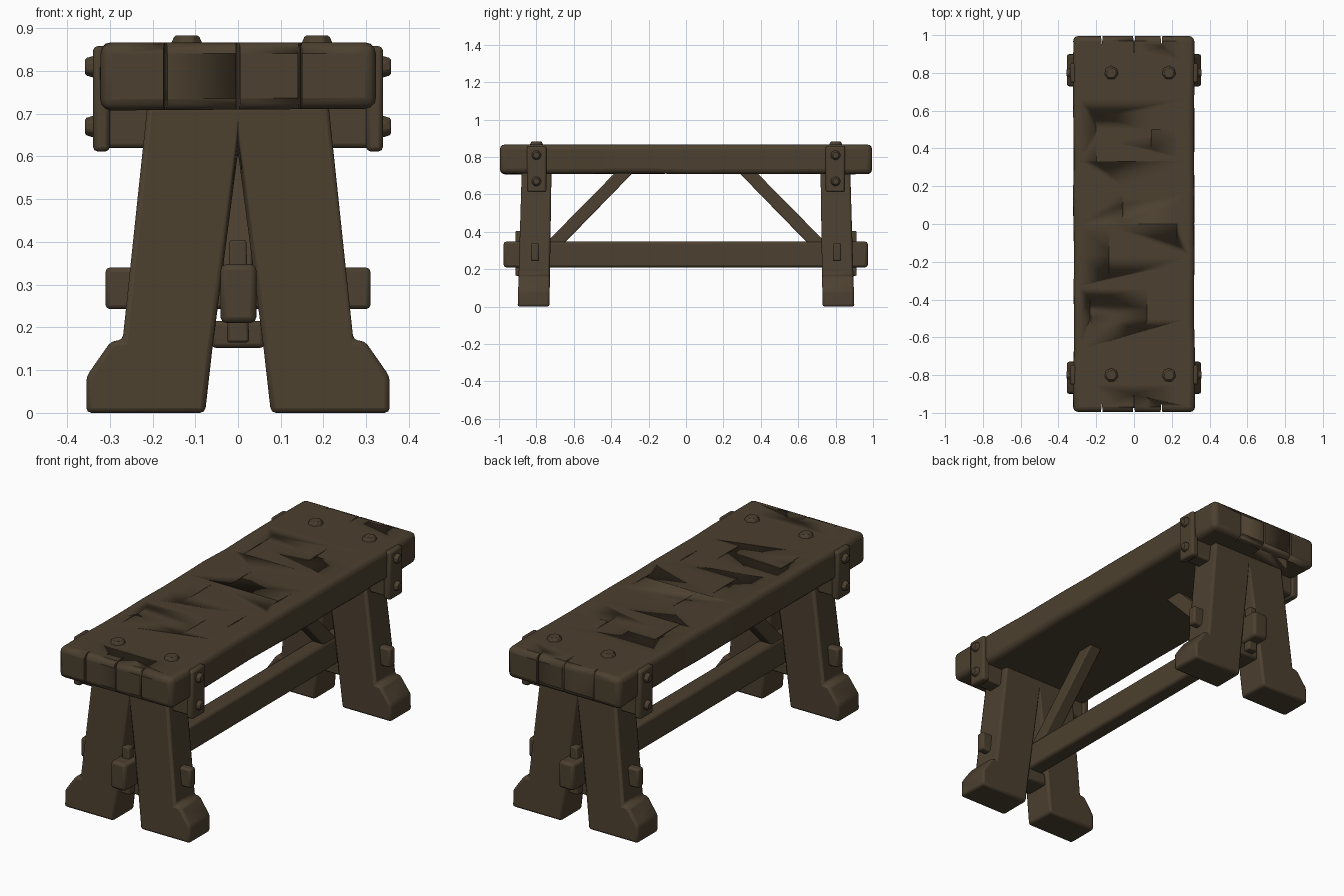
import bpy, bmesh, math, random
from mathutils import Vector, Matrix

if "Cube" in bpy.data.objects:
    bpy.data.objects.remove(bpy.data.objects["Cube"])

random.seed(4)
wood = bpy.data.materials.new("dark brown wood")
wood.diffuse_color = (0.072, 0.051, 0.029, 1)
wood.use_nodes = True
wood.node_tree.nodes["Principled BSDF"].inputs["Base Color"].default_value = wood.diffuse_color


def finish(name, bm, bevel=0.01, segments=2):
    """Turn a bmesh into a softly bevelled wooden part."""
    bmesh.ops.recalc_face_normals(bm, faces=bm.faces)
    me = bpy.data.meshes.new(name)
    bm.to_mesh(me)
    bm.free()
    me.materials.append(wood)
    ob = bpy.data.objects.new(name, me)
    bpy.context.collection.objects.link(ob)
    if bevel:
        mod = ob.modifiers.new("worn edges", 'BEVEL')
        mod.width, mod.segments = bevel, segments
        mod.limit_method, mod.angle_limit = 'ANGLE', math.radians(25)
    bpy.ops.object.select_all(action='DESELECT')
    bpy.context.view_layer.objects.active = ob
    ob.select_set(True)
    bpy.ops.object.shade_smooth_by_angle(angle=math.radians(40))
    return ob


def box_mesh(x, y, z):
    bm = bmesh.new()
    bmesh.ops.create_cube(bm, size=1)
    for v in bm.verts:
        v.co = Vector(r[0] if c < 0 else r[1] for c, r in zip(v.co, (x, y, z)))
    return bm


def box(name, x, y, z, bevel=0.01):
    return finish(name, box_mesh(x, y, z), bevel)


def stud(name, pos, radius, depth, axis):
    """Faceted, slightly domed bolt head pointing along the axis."""
    bm = bmesh.new()
    rot = Vector((0, 0, 1)).rotation_difference(Vector(axis)).to_matrix().to_4x4()
    bmesh.ops.create_cone(bm, cap_ends=True, segments=7, radius1=radius,
                          radius2=radius * 0.7, depth=depth,
                          matrix=Matrix.Translation(pos) @ rot)
    return finish(name, bm, 0.004, 1)


# Seat slab with slightly uneven hewn sides
bm = box_mesh((-0.32, 0.32), (-0.995, 0.995), (0.71, 0.867))
for i in range(1, 12):
    bmesh.ops.bisect_plane(bm, geom=bm.verts[:] + bm.edges[:] + bm.faces[:],
                           plane_co=(0, -1 + i / 6, 0), plane_no=(0, 1, 0))
for v in bm.verts:
    v.co.x += random.uniform(-0.004, 0.004)
    if v.co.z < 0.8:
        v.co.z += random.uniform(-0.003, 0.003)
seat = finish("seat", bm, 0.026, 3)

# Thin splits in the seat ends and grain cracks on the top
bm = bmesh.new()


def crack(x, y, length, width, z0, z1):
    rot = Matrix.Rotation(random.uniform(-0.02, 0.02), 4, 'Z')
    pts = [(-width / 2, 0), (0, -length / 2), (width / 2, 0), (0, length / 2)]
    lo, hi = [[bm.verts.new(rot @ Vector((a, b, 0)) + Vector((x, y, z)))
               for a, b in pts] for z in (z0, z1)]
    bm.faces.new(lo)
    bm.faces.new(hi)
    for i in range(4):
        j = (i + 1) % 4
        bm.faces.new((lo[i], lo[j], hi[j], hi[i]))


for end in (-1, 1):
    for x, ln in ((-0.17, 0.1), (0.0, 0.2), (0.145, 0.12)):
        crack(x, end, ln, 0.010, 0.66, 0.9)
for x, y in ((-0.23, -0.5), (-0.2, 0.45), (-0.06, 0.1), (0.07, -0.45),
             (0.09, 0.5), (0.23, 0.0), (0.2, -0.3), (-0.13, -0.15)):
    crack(x, y, random.uniform(0.15, 0.3), 0.005, 0.861, 0.9)
cutter = finish("crack_cutter", bm, 0)
cutter.hide_render = True
cutter.hide_set(True)
mod = seat.modifiers.new("cracks", 'BOOLEAN')
mod.object, mod.operation, mod.solver = cutter, 'DIFFERENCE', 'EXACT'

# Outline of half of the forked leg frame
half = [(0.0, 0.72), (0.212, 0.72), (0.27, 0.17), (0.297, 0.168),
        (0.355, 0.085), (0.355, 0.0), (0.077, 0.0), (0.06, 0.15), (0.0, 0.61)]
outline = half + [(-x, z) for x, z in half[-2:0:-1]]

for s, end in ((-1, "front"), (1, "back")):
    def span(a, b):
        return tuple(sorted((s * a, s * b)))

    # Leg frame, leaning slightly
    bm = bmesh.new()
    outer = [bm.verts.new((x, s * (0.9 - 0.03 * z), z)) for x, z in outline]
    inner = [bm.verts.new((x, s * (0.73 - 0.015 * z), z)) for x, z in outline]
    bm.faces.new(outer)
    bm.faces.new(inner)
    for i in range(len(outline)):
        j = (i + 1) % len(outline)
        bm.faces.new((outer[i], outer[j], inner[j], inner[i]))
    finish(end + "_legs", bm, 0.012)

    # Cross pieces under the seat, between the legs and through the legs
    box(end + "_seat_crossbeam", (-0.32, 0.32), span(0.755, 0.84), (0.62, 0.73))
    box(end + "_leg_spacer", (-0.062, 0.062), span(0.745, 0.87), (0.152, 0.215))
    box(end + "_through_peg", (-0.31, 0.31), span(0.785, 0.83), (0.243, 0.34))

    # Tapered wedge locking the stretcher
    bm = box_mesh((-0.026, 0.026), span(0.87, 0.912), (0.165, 0.405))
    for v in bm.verts:
        if v.co.z > 0.3:
            v.co.x *= 0.75
    finish(end + "_wedge", bm, 0.006)

    # Diagonal brace from stretcher to seat
    bm = bmesh.new()
    prof = [(0.76, 0.33), (0.66, 0.33), (0.28, 0.72), (0.375, 0.72)]
    a, b = [[bm.verts.new((x, s * y, z)) for y, z in prof] for x in (-0.034, 0.034)]
    bm.faces.new(a)
    bm.faces.new(b)
    for i in range(4):
        j = (i + 1) % 4
        bm.faces.new((a[i], a[j], b[j], b[i]))
    finish(end + "_brace", bm, 0.006)

    # Side clamps with bolts, and bolts on the seat top
    for d, side in ((-1, "left"), (1, "right")):
        box(f"{end}_{side}_clamp", tuple(sorted((d * 0.30, d * 0.339))),
            span(0.747, 0.85), (0.612, 0.858))
        for z, level in ((0.81, "upper"), (0.67, "lower")):
            stud(f"{end}_{side}_{level}_bolt", (d * 0.343, s * 0.80, z), 0.03, 0.03, (d, 0, 0))
        stud(f"{end}_{side}_seat_bolt", (-0.12 if d < 0 else 0.185, s * 0.80, 0.868),
             0.043, 0.03, (0, 0, 1))

# Long stretcher through both leg frames
box("stretcher", (-0.041, 0.043), (-0.975, 0.972), (0.21, 0.348), 0.014)
